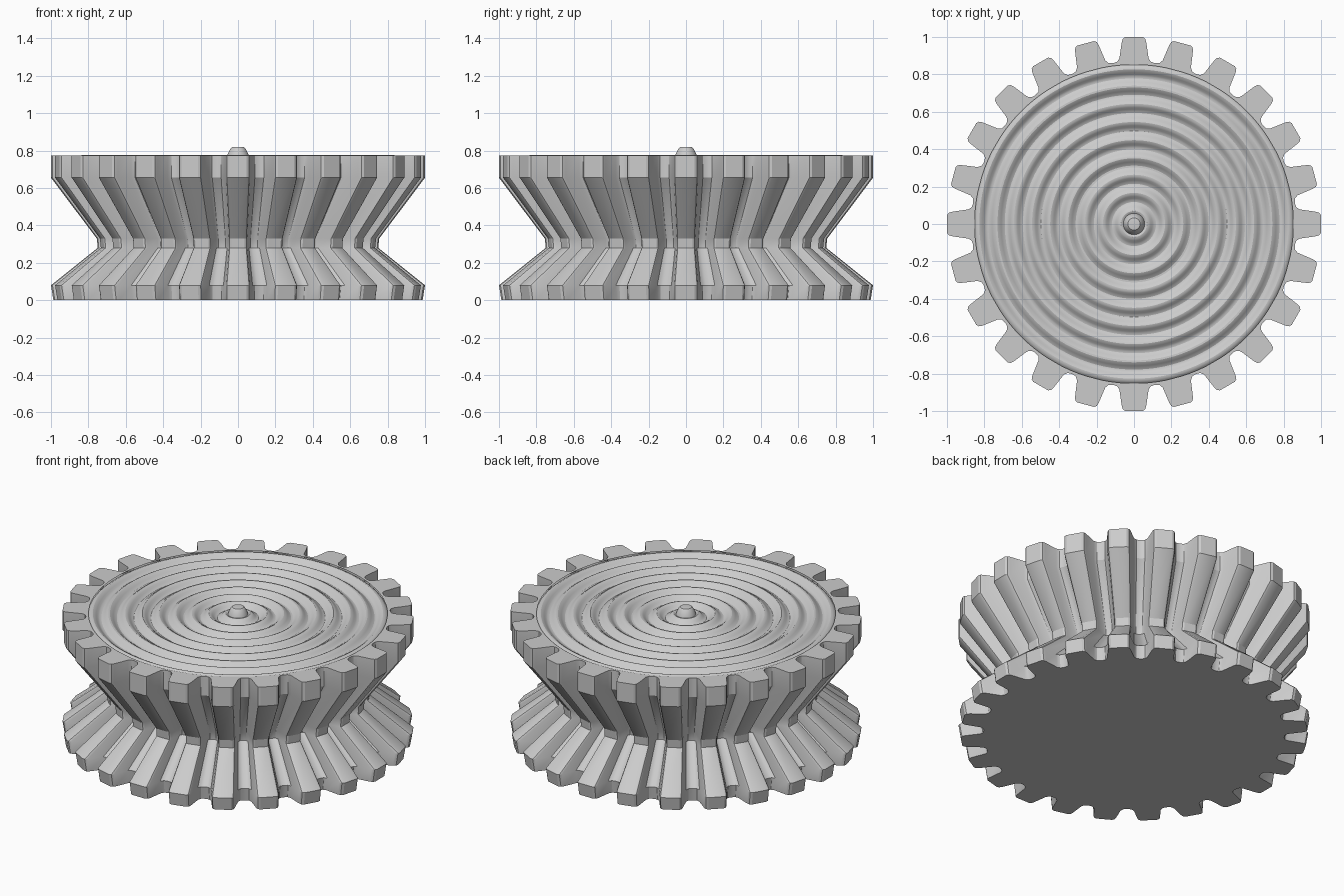
import bpy, bmesh, math

cube = bpy.data.objects.get("Cube")
if cube:
    bpy.data.objects.remove(cube, do_unlink=True)

# One grey metal for everything
grey = bpy.data.materials.new("grey metal")
grey.use_nodes = True
grey.diffuse_color = (0.6, 0.6, 0.6, 1)
grey.node_tree.nodes["Principled BSDF"].inputs["Base Color"].default_value = (0.6, 0.6, 0.6, 1)


def finish(name, bm):
    bmesh.ops.recalc_face_normals(bm, faces=bm.faces[:])
    mesh = bpy.data.meshes.new(name)
    bm.to_mesh(mesh)
    bm.free()
    mesh.materials.append(grey)
    obj = bpy.data.objects.new(name, mesh)
    bpy.context.collection.objects.link(obj)
    bpy.ops.object.select_all(action='DESELECT')
    obj.select_set(True)
    bpy.context.view_layer.objects.active = obj
    bpy.ops.object.shade_smooth_by_angle(angle=math.radians(28))
    return obj


def skin(bm, rings):
    """Join consecutive closed vertex rings with quads."""
    for a, b in zip(rings, rings[1:]):
        n = len(a)
        for i in range(n):
            j = (i + 1) % n
            bm.faces.new((a[i], a[j], b[j], b[i]))


# Gear outline: one rounded tooth repeated around the circle
TEETH = 24
half = [(0.862, 0.105), (0.868, 0.09), (0.885, 0.078),
        (0.975, 0.065), (0.992, 0.059), (1.0, 0.046)]
tooth = [(r, -w) for r, w in half] + [(r, w) for r, w in reversed(half)]
outline = []
for k in range(TEETH):
    a = k * math.tau / TEETH
    c, s = math.cos(a), math.sin(a)
    outline += [(r * c - w * s, r * s + w * c) for r, w in tooth]

# Toothed body: outline scaled along the height to pinch the waist
bm = bmesh.new()
levels = [(0, 0.987), (0.08, 1), (0.28, 0.75), (0.33, 0.755), (0.655, 1), (0.775, 1)]
rings = [[bm.verts.new((x * k, y * k, z)) for x, y in outline] for z, k in levels]
rim = 0.852
rings.append([bm.verts.new((rim * x / math.hypot(x, y), rim * y / math.hypot(x, y), 0.775))
              for x, y in outline])
skin(bm, rings)
bm.faces.new(rings[0])
finish("toothed_body", bm)


def lathe(name, profile, segments):
    bm = bmesh.new()
    rings = [[bm.verts.new((r * math.cos(math.tau * i / segments),
                            r * math.sin(math.tau * i / segments), z))
              for i in range(segments)] for r, z in profile]
    skin(bm, rings)
    bm.faces.new(rings[-1])
    finish(name, bm)


# Top plate with concentric ripples
PITCH, STEPS = 0.095, 84
plate = []
for i in range(STEPS + 1):
    r = 0.856 - i * (0.856 - 0.04) / STEPS
    plate.append((r, 0.763 + 0.014 * math.cos(math.tau * (r - 0.165) / PITCH)))
lathe("rippled_top", plate, 160)

# Small centre knob
lathe("centre_knob", [(0.06, 0.76), (0.055, 0.782), (0.041, 0.81), (0.033, 0.818), (0.02, 0.82)], 32)
